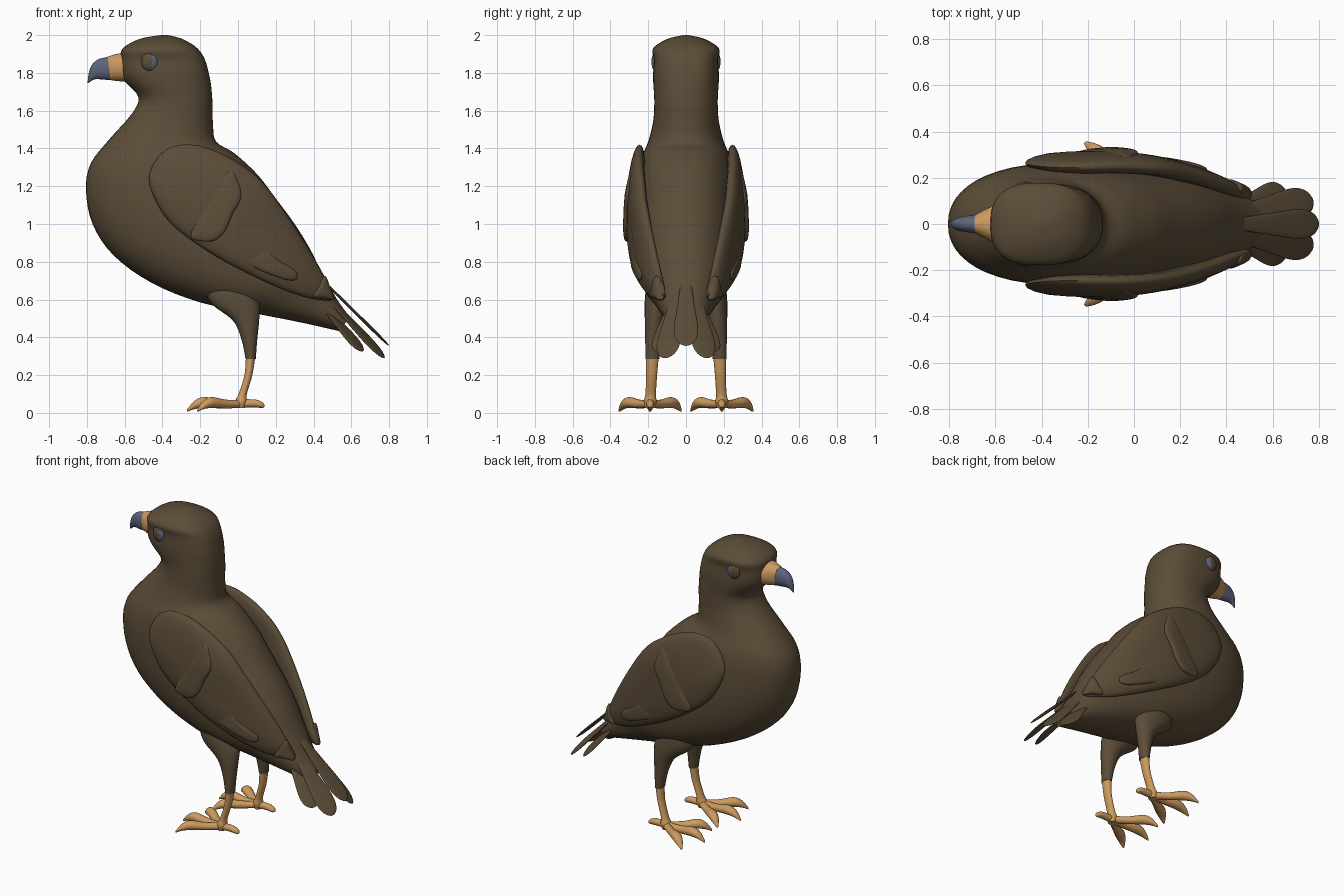
import bpy, bmesh, math
from mathutils import Vector

if "Cube" in bpy.data.objects:
    bpy.data.objects.remove(bpy.data.objects["Cube"])


def material(name, rgb):
    m = bpy.data.materials.new(name)
    m.diffuse_color = (*rgb, 1)
    m.use_nodes = True
    m.node_tree.nodes["Principled BSDF"].inputs["Base Color"].default_value = m.diffuse_color
    return m


BROWN = material("brown plumage", (0.105, 0.073, 0.039))
ORANGE = material("orange skin", (0.62, 0.33, 0.115))
GREY = material("slate grey", (0.11, 0.13, 0.20))


def spline(pts, steps, closed=False):
    """Catmull-Rom through tuples of any length."""
    n, out = len(pts), []
    for i in range(n if closed else n - 1):
        idx = [i - 1, i, i + 1, i + 2]
        idx = [j % n if closed else min(max(j, 0), n - 1) for j in idx]
        a, b, c, d = (pts[j] for j in idx)
        for k in range(steps):
            t = k / steps
            out.append(tuple(0.5 * (2 * q + (r - p) * t + (2 * p - 5 * q + 4 * r - s) * t * t
                                    + (3 * q - p - 3 * r + s) * t ** 3)
                             for p, q, r, s in zip(a, b, c, d)))
    if not closed:
        out.append(tuple(pts[-1]))
    return out


def ring(c, u, v, n=32, e=2.0):
    """Superellipse ring around c with half axes u and v."""
    f = lambda t: math.copysign(abs(t) ** (2 / e), t)
    return [c + u * f(math.cos(2 * math.pi * i / n)) + v * f(math.sin(2 * math.pi * i / n))
            for i in range(n)]


def build(name, lofts, mat, mirror=False, angle=60):
    """One object from several lofts (each a list of rings)."""
    bm = bmesh.new()
    for rings in lofts:
        vs = [[bm.verts.new(p) for p in r] for r in rings]
        n = len(vs[0])
        for a, b in zip(vs, vs[1:]):
            for i in range(n):
                bm.faces.new((a[i], a[(i + 1) % n], b[(i + 1) % n], b[i]))
        bm.faces.new(vs[0][::-1])
        bm.faces.new(vs[-1])
    bmesh.ops.recalc_face_normals(bm, faces=bm.faces)
    me = bpy.data.meshes.new(name)
    bm.to_mesh(me)
    bm.free()
    ob = bpy.data.objects.new(name, me)
    bpy.context.collection.objects.link(ob)
    me.materials.append(mat)
    bpy.ops.object.select_all(action='DESELECT')
    ob.select_set(True)
    bpy.context.view_layer.objects.active = ob
    bpy.ops.object.shade_smooth_by_angle(angle=math.radians(angle))
    if mirror:
        m = ob.modifiers.new("mirror", 'MIRROR')
        m.use_axis = (False, True, False)
        m.use_mirror_merge = False
    return ob


def section_loft(secs, steps, n=32):
    """Sections: (front x, front z, back x, back z, half width, exponent)."""
    rings = []
    for fx, fz, bx, bz, w, e in spline(secs, steps):
        f, b = Vector((fx, 0, fz)), Vector((bx, 0, bz))
        rings.append(ring((f + b) / 2, (f - b) / 2, Vector((0, w, 0)), n, e))
    return rings


def plate_loft(outline, place, th, steps=6):
    """Lens-shaped plate; place(u, v, h) maps to space."""
    pts = spline(outline, steps, True)
    cu, cv = (sum(p[k] for p in pts) / len(pts) for k in (0, 1))
    side = [0.02, 0.35, 0.6, 0.8, 0.92, 0.98]
    prof = ([(s, 1) for s in side] + [(1, 0)] + [(s, -1) for s in reversed(side)])
    return [[place(cu + (u - cu) * s, cv + (v - cv) * s, g * th * (1 - s ** 4) ** 0.5)
             for u, v in pts] for s, g in prof]


# Head, neck and torso in one flowing loft
build("body", [section_loft([
    (-0.41, 2.0, -0.37, 2.0, 0.015, 2.2), (-0.52, 1.98, -0.29, 1.978, 0.10, 2.4),
    (-0.61, 1.93, -0.215, 1.93, 0.174, 2.6), (-0.62, 1.87, -0.175, 1.87, 0.17, 2.7),
    (-0.618, 1.80, -0.153, 1.79, 0.174, 2.6), (-0.595, 1.75, -0.142, 1.73, 0.173, 2.4),
    (-0.527, 1.67, -0.135, 1.64, 0.168, 2.3), (-0.565, 1.58, -0.132, 1.52, 0.173, 2.2),
    (-0.68, 1.45, -0.115, 1.435, 0.198, 2.2), (-0.78, 1.32, -0.02, 1.375, 0.235, 2.2),
    (-0.805, 1.18, 0.10, 1.265, 0.258, 2.2), (-0.77, 1.0, 0.20, 1.135, 0.267, 2.2),
    (-0.66, 0.835, 0.30, 1.0, 0.267, 2.2), (-0.46, 0.69, 0.38, 0.87, 0.255, 2.2),
    (-0.2, 0.585, 0.44, 0.75, 0.225, 2.2), (0.1, 0.525, 0.49, 0.66, 0.17, 2.2),
    (0.35, 0.475, 0.535, 0.585, 0.125, 2.2), (0.54, 0.432, 0.59, 0.51, 0.08, 2.2)], 4, 48)],
    BROWN)

# Beak with its orange base
build("beak_base", [section_loft([
    (-0.59, 1.91, -0.59, 1.752, 0.088, 2.2), (-0.645, 1.90, -0.64, 1.757, 0.064, 2.2),
    (-0.69, 1.886, -0.675, 1.762, 0.042, 2.2)], 4)], ORANGE)
build("beak", [section_loft([
    (-0.688, 1.885, -0.673, 1.763, 0.041, 2.2), (-0.74, 1.872, -0.71, 1.764, 0.035, 2.2),
    (-0.774, 1.842, -0.745, 1.767, 0.028, 2), (-0.79, 1.80, -0.768, 1.763, 0.018, 2),
    (-0.797, 1.745, -0.788, 1.748, 0.004, 2)], 4)], GREY)

# Eyes: low domes, brown lid in front and grey behind
EYE = Vector((-0.468, 0.163, 1.86))
dome = [ring(EYE + Vector((0, 0.02 * math.cos(a), 0)), Vector((0.044 * math.sin(a), 0, 0)),
             Vector((0, 0, 0.05 * math.sin(a)))) for a in
        [math.radians(d) for d in (3, 20, 40, 60, 75, 90, 120, 177)]]
eye = build("eye", [dome], BROWN, True)
eye.data.materials.append(GREY)
for p in eye.data.polygons:
    if p.center.x > EYE.x + 0.01:
        p.material_index = 1


# Folded wings with raised covert patches
def wing_y(x, z):
    return 0.272 - 0.36 * max(0, x + 0.15) ** 2 - 0.1 * max(0, z - 1.15)


def covert_lift(x, z):
    return 0.032 + 0.12 * ((x + 0.25) * 0.859 - (z - 0.945) * 0.513)


def on_wing(lift):
    return lambda x, z, h: Vector((x, wing_y(x, z) + lift(x, z) + h, z))


build("wing", [plate_loft([
    (-0.468, 1.21), (-0.44, 1.33), (-0.36, 1.405), (-0.25, 1.42), (-0.14, 1.395),
    (0.0, 1.325), (0.14, 1.21), (0.33, 0.94), (0.47, 0.70), (0.505, 0.605), (0.42, 0.60),
    (0.275, 0.64), (0.06, 0.735), (-0.175, 0.865), (-0.37, 1.02)],
    on_wing(lambda x, z: 0), 0.045)], BROWN, True)
build("wing_covert", [plate_loft([
    (-0.05, 1.28), (0.0, 1.22), (0.015, 1.14), (-0.03, 1.05), (-0.065, 0.97), (-0.12, 0.915),
    (-0.2, 0.91), (-0.25, 0.945), (-0.17, 1.1)], on_wing(covert_lift), 0.018)], BROWN, True)
build("wing_feather", [plate_loft([
    (0.04, 0.80), (0.12, 0.87), (0.22, 0.805), (0.305, 0.75), (0.305, 0.705), (0.22, 0.715)],
    on_wing(lambda x, z: 0.027 + 0.06 * (x - 0.05)), 0.014)], BROWN, True)
build("wing_tip", [plate_loft([
    (0.40, 0.615), (0.42, 0.66), (0.46, 0.725), (0.49, 0.66), (0.51, 0.60), (0.46, 0.605)],
    on_wing(lambda x, z: 0.015), 0.025)], BROWN, True)


# Tail feathers: rounded blades fanned below each other
def blade(name, a, b, half, roll, mirror):
    a, b = Vector(a), Vector(b)
    d = b - a
    y = Vector((0, 1, 0))
    y = (y - d * y.dot(d) / d.length_squared).normalized()
    n = d.normalized().cross(y)
    s = y * math.cos(roll) - n * math.sin(roll)
    n = d.normalized().cross(s)
    prof = [(0, 0.35), (0.4, 0.75), (0.75, 1), (0.93, 0.72)]
    outline = prof + [(1, 0)] + [(u, -v) for u, v in reversed(prof)]
    build(name, [plate_loft(outline, lambda u, v, h: a + d * u + s * (v * half) + n * h, 0.008)],
          BROWN, mirror)


blade("tail_feather_centre", (0.46, 0, 0.69), (0.80, 0, 0.355), 0.064, 0, False)
blade("tail_feather_middle", (0.46, 0.05, 0.63), (0.775, 0.105, 0.29), 0.066, 0.3, True)
blade("tail_feather_outer", (0.44, 0.07, 0.58), (0.66, 0.14, 0.325), 0.062, 0.4, True)


# Legs: horizontal rings (x, y, z, half x, half y)
def leg(rows):
    return [ring(Vector((x, y, z)), Vector((a, 0, 0)), Vector((0, b, 0)), 20)
            for x, y, z, a, b in spline(rows, 4)]


build("thigh", [leg([
    (-0.06, 0.15, 0.685, 0.05, 0.03), (-0.05, 0.15, 0.66, 0.115, 0.06),
    (-0.015, 0.155, 0.58, 0.128, 0.064), (0.042, 0.165, 0.49, 0.07, 0.053),
    (0.06, 0.173, 0.39, 0.042, 0.043), (0.067, 0.178, 0.285, 0.027, 0.037)])], BROWN, True)

# Shanks and spread toes
lofts = [leg([(0.067, 0.178, 0.30, 0.025, 0.034), (0.055, 0.182, 0.2, 0.021, 0.029),
              (0.025, 0.187, 0.1, 0.022, 0.028), (0.015, 0.19, 0.06, 0.032, 0.034),
              (0.015, 0.19, 0.025, 0.022, 0.025)])]
TOE = [(0, 0.048, 0.022), (0.35, 0.047, 0.023), (0.68, 0.055, 0.029), (0.86, 0.042, 0.022),
       (1, 0.012, 0.006)]
BACK_TOE = [(0, 0.05, 0.022), (0.6, 0.05, 0.021), (0.9, 0.042, 0.016), (1, 0.038, 0.006)]
for ang, length, rows in ((0, 0.285, TOE), (0.62, 0.28, TOE), (-0.62, 0.28, TOE),
                          (math.pi, 0.125, BACK_TOE)):
    d = Vector((-math.cos(ang), math.sin(ang), 0))
    side = Vector((-d.y, d.x, 0))
    lofts.append([ring(Vector((0.015, 0.19, z)) + d * (t * length), side * r * 1.05,
                       Vector((0, 0, r)), 16) for t, z, r in spline(rows, 4)])
build("foot", lofts, ORANGE, True)
